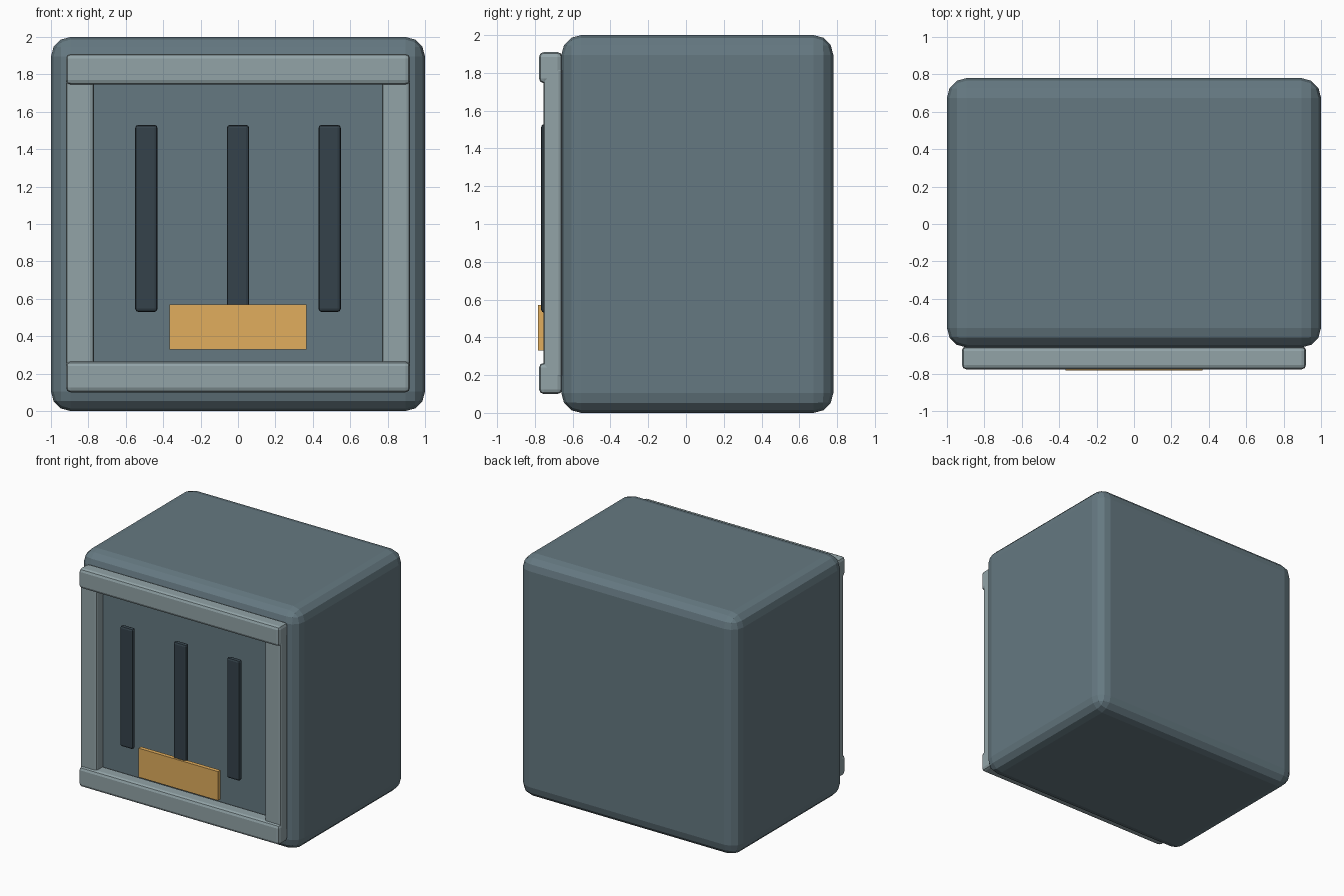
import bpy

if "Cube" in bpy.data.objects:
    bpy.data.objects.remove(bpy.data.objects["Cube"])


def material(name, rgb):
    m = bpy.data.materials.new(name)
    m.diffuse_color = (*rgb, 1)
    m.use_nodes = True
    m.node_tree.nodes["Principled BSDF"].inputs["Base Color"].default_value = m.diffuse_color
    return m


BODY = material("slate", (0.13, 0.19, 0.22))
TRIM = material("light_grey", (0.29, 0.37, 0.39))
DARK = material("dark_slate", (0.035, 0.055, 0.07))
GOLD = material("ochre", (0.75, 0.42, 0.11))


def box(name, x, y, z, mat, bevel=0.0, segments=2):
    """Box from (min, max) ranges with optional rounded edges."""
    centre = [(a + b) / 2 for a, b in (x, y, z)]
    bpy.ops.mesh.primitive_cube_add(size=1, location=centre)
    ob = bpy.context.object
    ob.name = name
    ob.scale = [b - a for a, b in (x, y, z)]
    bpy.ops.object.transform_apply(location=False, rotation=False, scale=True)
    ob.data.materials.append(mat)
    if bevel:
        mod = ob.modifiers.new("rounded_edges", 'BEVEL')
        mod.width = bevel
        mod.segments = segments
    return ob


# Main rounded body
box("body", (-1, 1), (-0.66, 0.78), (0, 2), BODY, 0.105, 3)

# Front frame: two rails and two stiles
for name, z0 in (("bottom_rail", 0.10), ("top_rail", 1.745)):
    box(name, (-0.92, 0.92), (-0.778, -0.655), (z0, z0 + 0.165), TRIM, 0.025)
for name, s in (("left_stile", -1), ("right_stile", 1)):
    box(name, sorted((s * 0.77, s * 0.92)), (-0.755, -0.655), (0.18, 1.83), TRIM, 0.02)

# Dark vertical slats
for i, x in enumerate((-0.49, 0, 0.49)):
    box(f"slat_{i + 1}", (x - 0.06, x + 0.06), (-0.767, -0.727), (0.53, 1.53), DARK, 0.017)

# Label plate
box("plate", (-0.365, 0.365), (-0.783, -0.75), (0.33, 0.57), GOLD)
